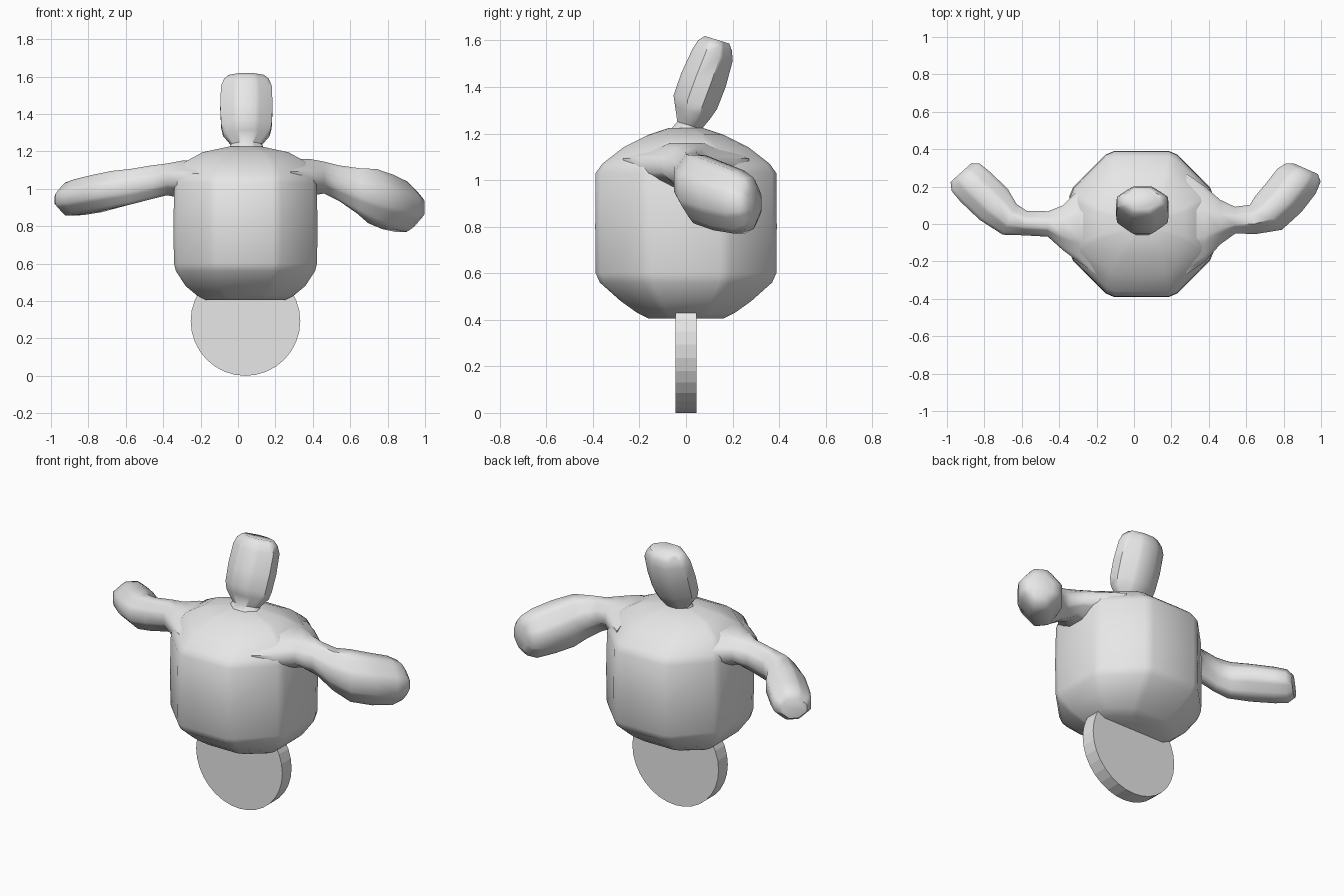
import bpy, bmesh, math
from mathutils import Vector

if "Cube" in bpy.data.objects:
    bpy.data.objects.remove(bpy.data.objects["Cube"], do_unlink=True)

MID = 0.04  # x of the body axis

grey = bpy.data.materials.new("plain grey")
grey.use_nodes = True
colour = (0.8, 0.8, 0.8, 1)
grey.diffuse_color = colour
grey.node_tree.nodes["Principled BSDF"].inputs["Base Color"].default_value = colour


def section(a, b):
    """Softened octagon: one quadrant corner, repeated by quarter turns."""
    corner = [(1, a), (b, 0.5), (0.5, b), (a, 1)]
    pts = []
    for turn in range(4):
        for x, y in corner:
            for _ in range(turn):
                x, y = -y, x
            pts.append((x, y))
    return pts


def loft(name, rings, shape, angle=50):
    """Skin rings given as (centre, half-axis u, half-axis v)."""
    bm = bmesh.new()
    loops = []
    for c, u, v in rings:
        c, u, v = Vector(c), Vector(u), Vector(v)
        loops.append([bm.verts.new(c + u * p + v * q) for p, q in shape])
    n = len(shape)
    for lo, hi in zip(loops, loops[1:]):
        for i in range(n):
            j = (i + 1) % n
            bm.faces.new((lo[i], lo[j], hi[j], hi[i]))
    bm.faces.new(loops[0][::-1])
    bm.faces.new(loops[-1])
    bmesh.ops.recalc_face_normals(bm, faces=bm.faces)
    mesh = bpy.data.meshes.new(name)
    bm.to_mesh(mesh)
    bm.free()
    obj = bpy.data.objects.new(name, mesh)
    bpy.context.collection.objects.link(obj)
    finish(obj, angle)


def finish(obj, angle):
    obj.data.materials.append(grey)
    bpy.ops.object.select_all(action="DESELECT")
    obj.select_set(True)
    bpy.context.view_layer.objects.active = obj
    bpy.ops.object.shade_smooth_by_angle(angle=math.radians(angle))


# body: height, half width, half depth
body = [(0.405, 0.21, 0.16), (0.43, 0.26, 0.21), (0.48, 0.32, 0.28),
        (0.56, 0.372, 0.37), (0.6, 0.382, 0.388), (0.8, 0.386, 0.39),
        (1.03, 0.38, 0.388), (1.07, 0.37, 0.36), (1.14, 0.33, 0.27),
        (1.195, 0.23, 0.16), (1.225, 0.09, 0.07)]
loft("body", [((MID, 0, z), (w, 0, 0), (0, d, 0)) for z, w, d in body],
     section(0.38, 0.95))

# head: centre y and z, half width, half depth, leaning back
lean = math.radians(17)
head = [(0.01, 1.2, 0.1, 0.075), (0.015, 1.235, 0.08, 0.055),
        (0.03, 1.29, 0.125, 0.08), (0.04, 1.335, 0.135, 0.098),
        (0.075, 1.43, 0.14, 0.1), (0.115, 1.54, 0.136, 0.09),
        (0.125, 1.58, 0.12, 0.075), (0.133, 1.603, 0.095, 0.055)]
loft("head", [((MID + 0.005, y, z), (w, 0, 0),
               (0, d * math.cos(lean), -d * math.sin(lean)))
              for y, z, w, d in head], section(0.35, 0.87))


def arm(name, rings):
    """Rings: x, y, z, half thickness, half height, heading in degrees."""
    out = []
    for x, y, z, t, h, heading in rings:
        a = math.radians(heading)
        out.append(((x, y, z), (-t * math.sin(a), t * math.cos(a), 0), (0, 0, h)))
    loft(name, out, section(0.32, 0.85))


arm("left_arm", [
    (0.28, 0, 1.06, 0.27, 0.1, 0), (0.38, 0, 1.06, 0.2, 0.1, 0),
    (0.46, 0.01, 1.06, 0.12, 0.085, 0), (0.54, 0.02, 1.03, 0.072, 0.095, 0),
    (0.64, 0.025, 0.99, 0.08, 0.12, 15), (0.72, 0.06, 0.96, 0.115, 0.145, 38),
    (0.8, 0.14, 0.93, 0.122, 0.145, 52), (0.87, 0.23, 0.905, 0.122, 0.135, 57),
    (0.905, 0.275, 0.9, 0.105, 0.11, 62), (0.92, 0.295, 0.895, 0.07, 0.07, 66)])

arm("right_arm", [
    (-0.2, 0, 1.05, 0.27, 0.1, 180), (-0.3, -0.01, 1.05, 0.19, 0.1, 180),
    (-0.38, -0.02, 1.05, 0.12, 0.085, 180), (-0.46, 0, 1.035, 0.068, 0.09, 180),
    (-0.58, 0.005, 1.01, 0.066, 0.095, 175), (-0.665, 0.025, 0.995, 0.09, 0.1, 156),
    (-0.75, 0.105, 0.975, 0.112, 0.1, 138), (-0.85, 0.2, 0.955, 0.112, 0.096, 136),
    (-0.9, 0.25, 0.945, 0.105, 0.088, 134), (-0.925, 0.275, 0.94, 0.075, 0.06, 132)])

# wheel: upright disc facing the front
bpy.ops.mesh.primitive_cylinder_add(vertices=32, radius=0.293, depth=0.09,
                                    location=(MID, 0, 0.293),
                                    rotation=(math.pi / 2, 0, 0))
wheel = bpy.context.object
wheel.name = "wheel"
finish(wheel, 5)
